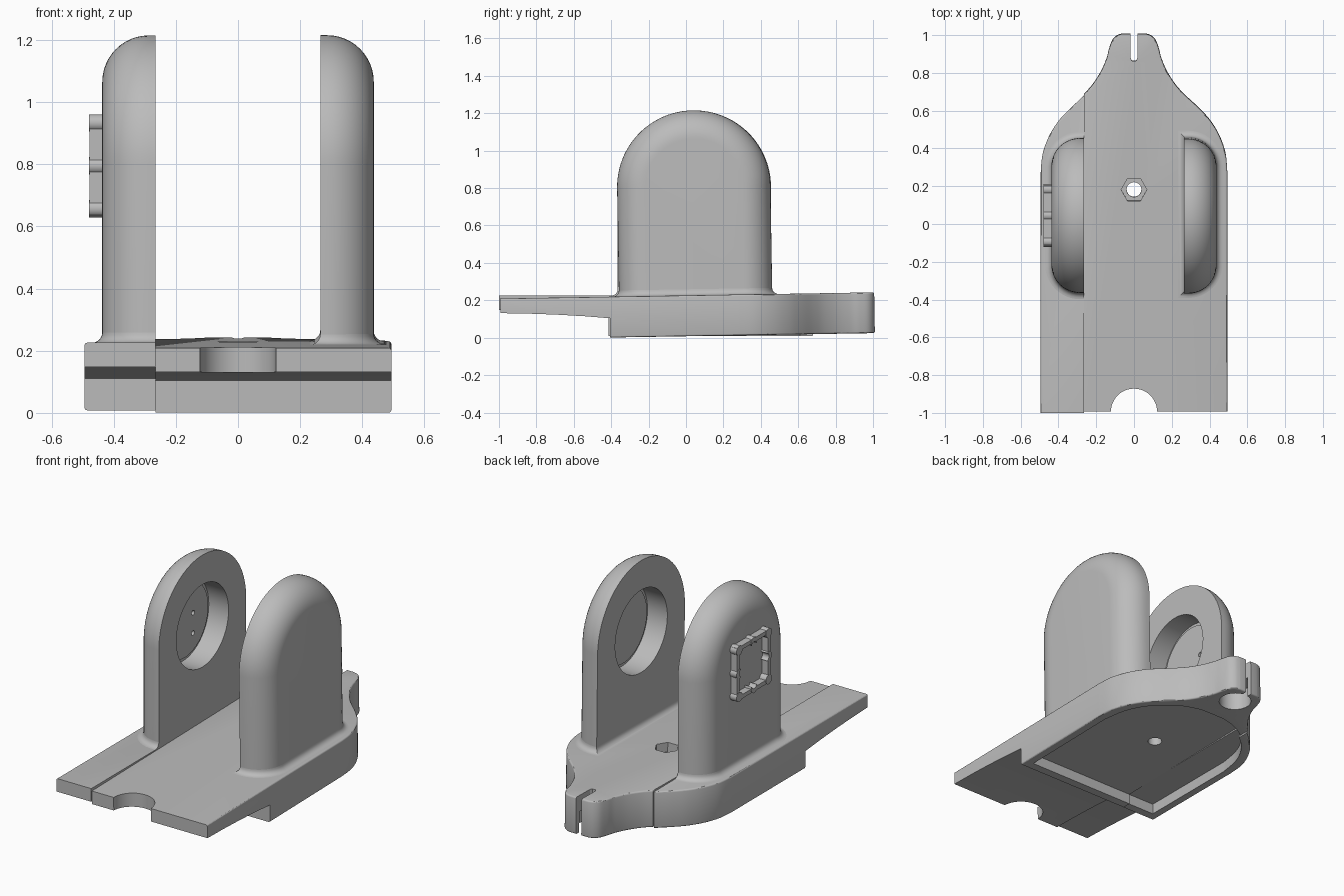
import bpy, bmesh, math
from mathutils import Matrix, Vector

if "Cube" in bpy.data.objects:
    bpy.data.objects.remove(bpy.data.objects["Cube"], do_unlink=True)

grey = bpy.data.materials.new("plain grey")
grey.use_nodes = True
grey.diffuse_color = (0.5, 0.5, 0.5, 1)
grey.node_tree.nodes["Principled BSDF"].inputs["Base Color"].default_value = (0.5, 0.5, 0.5, 1)

BOTTOM, TOP, SPLIT = 0.008, 0.226, 0.265     # plate heights, inner face of towers
CY, CZ, R, ROUND = 0.045, 0.805, 0.41, 0.15  # arch centre, radius, outer rounding


def finish(name, bm):
    bmesh.ops.recalc_face_normals(bm, faces=bm.faces)
    mesh = bpy.data.meshes.new(name)
    bm.to_mesh(mesh)
    bm.free()
    ob = bpy.data.objects.new(name, mesh)
    bpy.context.collection.objects.link(ob)
    mesh.materials.append(grey)
    return ob


def loft(name, rings):
    """Closed solid through a list of equal closed rings."""
    bm = bmesh.new()
    loops = [[bm.verts.new(p) for p in ring] for ring in rings]
    for a, b in zip(loops, loops[1:]):
        for i in range(len(a)):
            j = (i + 1) % len(a)
            bm.faces.new((a[i], a[j], b[j], b[i]))
    bm.faces.new(loops[0])
    bm.faces.new(loops[-1])
    return finish(name, bm)


def prism(name, pts, z0, z1):
    return loft(name, [[(x, y, z) for x, y in pts] for z in (z0, z1)])


def box(name, x0, x1, y0, y1, z0, z1):
    return prism(name, [(x0, y0), (x1, y0), (x1, y1), (x0, y1)], z0, z1)


def circle(x, y, r, n=48):
    return [(x + r * math.cos(math.tau * i / n), y + r * math.sin(math.tau * i / n)) for i in range(n)]


def rod_x(name, x0, x1, y, z, r, n=64):
    return loft(name, [[(x, p, q) for p, q in circle(y, z, r, n)] for x in (x0, x1)])


def apply(ob, kind, **settings):
    mod = ob.modifiers.new(kind, kind)
    for key, value in settings.items():
        setattr(mod, key, value)
    bpy.context.view_layer.objects.active = ob
    bpy.ops.object.modifier_apply(modifier=mod.name)


def combine(ob, other, operation="DIFFERENCE", keep=False):
    apply(ob, "BOOLEAN", object=other, operation=operation, solver="EXACT")
    if not keep:
        bpy.data.objects.remove(other, do_unlink=True)


def bevel(ob, width, segments=3):
    apply(ob, "BEVEL", width=width, segments=segments, limit_method="ANGLE",
          angle_limit=math.radians(40))


def spline(pts, steps=5):
    """Smooth curve through the points."""
    p = [Vector(q) for q in [pts[0]] + pts + [pts[-1]]]
    out = []
    for a, b, c, d in zip(p, p[1:], p[2:], p[3:]):
        for i in range(steps):
            t = i / steps
            out.append(0.5 * (2 * b + (c - a) * t + (2 * a - 5 * b + 4 * c - d) * t * t
                              + (3 * b - a - 3 * c + d) * t ** 3))
    return [tuple(v) for v in out + [p[-1]]]


def mirrored(half):
    return half + [(-x, y) for x, y in reversed(half) if abs(x) > 1e-6]


# Base plate: plan outline trimmed by the side profile
tail = spline([(0.494, 0.27), (0.484, 0.37), (0.45, 0.465), (0.4, 0.545), (0.34, 0.61), (0.27, 0.675),
               (0.22, 0.73), (0.175, 0.8), (0.145, 0.87), (0.132, 0.92), (0.115, 0.965),
               (0.09, 0.99), (0.06, 1.0)])
plate = prism("plate", mirrored([(0.494, -1.1)] + tail), BOTTOM, TOP)
bevel(plate, 0.009)
under = [(-1, 0.148), (-0.85, 0.143), (-0.7, 0.135), (-0.55, 0.124), (-0.415, 0.111)]
side = [(-1, 0.4)] + under + [(-0.415, -0.1), (1.2, -0.1), (1.2, 0.4)]
combine(plate, loft("trim", [[(x, y, z) for y, z in side] for x in (-0.7, 0.7)]), "INTERSECT")

# Pocket below, front notch, nut seat, bolt hole, clamp slot and its bore
pocket = mirrored([(0.445, -0.365)] + spline([(0.445, 0.26), (0.415, 0.41), (0.34, 0.54),
                                              (0.22, 0.64), (0.1, 0.685), (0, 0.69)]))
slot = [(0.018, 1.1), (-0.018, 1.1), (-0.018, 0.87), (-0.01, 0.857), (0.01, 0.857), (0.018, 0.87)]
for pts, z0, z1 in ((pocket, -0.1, 0.07), (circle(0, -1, 0.122), 0, 0.4),
                    (circle(0, 0.175, 0.068, 6), 0.17, 0.4), (circle(0, 0.175, 0.039), -0.1, 0.4),
                    (slot, -0.1, 0.4), (circle(0, 0.88, 0.09), -0.1, 0.13)):
    combine(plate, prism("cutter", pts, z0, z1))

# The plate is divided lengthwise into a narrow and a wide part
narrow = plate.copy()
narrow.data = plate.data.copy()
narrow.name = "narrow_base"
bpy.context.collection.objects.link(narrow)
plate.name = "wide_base"
combine(narrow, box("half", -1, -SPLIT, -2, 2, -1, 1), "INTERSECT")
combine(plate, box("half", -SPLIT, 1, -2, 2, -1, 1), "INTERSECT")


def arch(x, inset):
    r = R - inset
    ring = [(x, CY - r, 0.2)]
    ring += [(x, CY - r * math.cos(math.pi * i / 48), CZ + r * math.sin(math.pi * i / 48)) for i in range(49)]
    return ring + [(x, CY + r, 0.2)]


def foot(sx, grow, inner, z):
    """Tower footprint grown outwards."""
    pts = [(SPLIT - inner, -R - grow)]
    for i in range(13):
        a = math.pi / 2 * i / 12
        pts.append((0.287 + (ROUND + grow) * math.sin(a), ROUND - R - (ROUND + grow) * math.cos(a)))
    pts += [(x, -y) for x, y in reversed(pts)]
    return [(sx * x, CY + y, z) for x, y in pts]


def tower(name, sx):
    # Arched cheek with a broad outer rounding
    rings = [arch(sx * SPLIT, 0)]
    for i in range(13):
        a = math.pi / 2 * i / 12
        rings.append(arch(sx * (0.287 + ROUND * math.sin(a)), ROUND * (1 - math.cos(a))))
    cheek = loft(name + "_tower", rings)
    # Round seat on the inner face, with a raised floor disc
    combine(cheek, rod_x("cutter", sx * 0.2, sx * 0.395, CY, CZ - 0.01, 0.245))
    disc = rod_x(name + "_seat_disc", sx * 0.383, sx * 0.41, CY, CZ - 0.01, 0.222)
    if sx < 0:
        for z in (0.81, 0.69):
            pin = rod_x("cutter", -0.3, -0.42, CY + 0.08, z, 0.014, 20)
            combine(disc, pin, keep=True)
            combine(cheek, pin)
    # Hollow fillet where the cheek meets the plate
    f = 0.033
    rings = [foot(sx, f, f if sx > 0 else 0, TOP - 0.01)]
    for i in range(7):
        a = math.pi / 2 * i / 6
        g = f * (1 - math.sin(a))
        rings.append(foot(sx, g, g if sx > 0 else 0, TOP + f * (1 - math.cos(a))))
    return [cheek, disc, loft(name + "_foot_fillet", rings)]


right_parts = tower("right", -1) + [narrow]
left_parts = tower("left", 1) + [plate]

# Square socket rim with lobes on the outside of the right tower
h, w, zc = 0.146, 0.012, 0.795
rim = box("socket_rim", -0.478, -0.42, CY - h - w, CY + h + w, zc - h - w, zc + h + w)
combine(rim, box("cutter", -0.5, -0.4, CY - h + w, CY + h - w, zc - h + w, zc + h - w))
for dy in (-1, 0, 1):
    for dz in (-1, 0, 1):
        if dy or dz:
            k = h - 0.008
            combine(rim, rod_x("lobe", -0.48, -0.415, CY + dy * k, zc + dz * k, 0.028, 20), "UNION")
for dy, dz in ((-1, 0), (1, 0), (0, -1), (0, 1)):
    combine(rim, rod_x("cutter", -0.5, -0.4, CY + dy * (h - 0.03), zc + dz * (h - 0.03), 0.024, 20))
right_parts.append(rim)

# The wide part leans back by one degree
tilt = Matrix.Translation((0, 0.01, 0)) @ Matrix.Rotation(math.radians(0.95), 4, "X")
for ob in left_parts:
    ob.data.transform(tilt)

for ob in left_parts + right_parts:
    bpy.ops.object.select_all(action="DESELECT")
    ob.select_set(True)
    bpy.context.view_layer.objects.active = ob
    bpy.ops.object.shade_smooth_by_angle(angle=math.radians(30))
